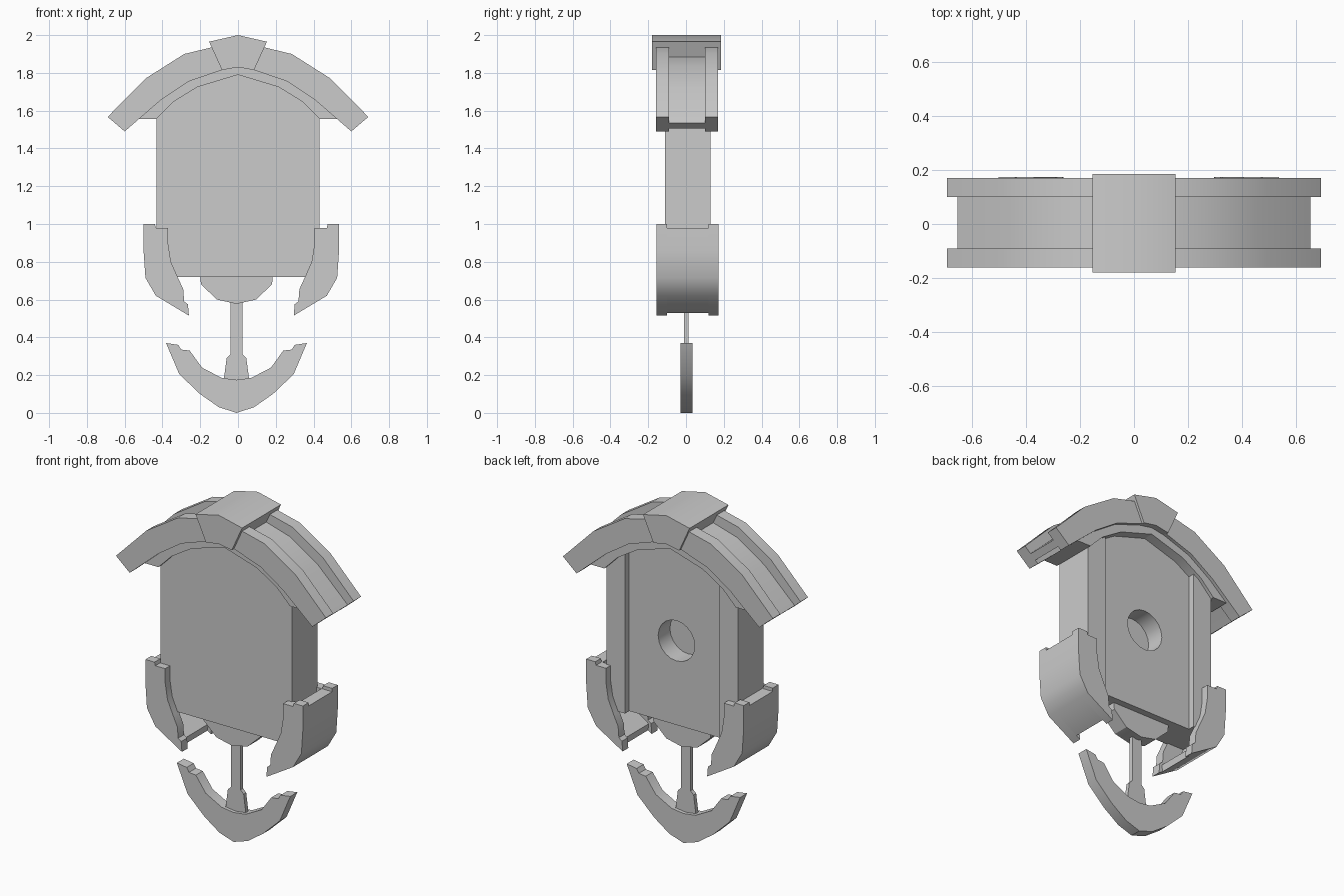
import bpy
import bmesh
import math

if "Cube" in bpy.data.objects:
    bpy.data.objects.remove(bpy.data.objects["Cube"], do_unlink=True)

grey = bpy.data.materials.new("plain_grey")
grey.use_nodes = True
grey.diffuse_color = (0.6, 0.6, 0.6, 1)
grey.node_tree.nodes["Principled BSDF"].inputs["Base Color"].default_value = (0.6, 0.6, 0.6, 1)


def prism(name, points, y0, y1):
    """Extrude an (x, z) outline from y0 to y1."""
    bm = bmesh.new()
    face = bm.faces.new([bm.verts.new((x, y0, z)) for x, z in points])
    ext = bmesh.ops.extrude_face_region(bm, geom=[face])
    moved = [v for v in ext["geom"] if isinstance(v, bmesh.types.BMVert)]
    bmesh.ops.translate(bm, verts=moved, vec=(0, y1 - y0, 0))
    bmesh.ops.recalc_face_normals(bm, faces=bm.faces)
    mesh = bpy.data.meshes.new(name)
    bm.to_mesh(mesh)
    bm.free()
    mesh.materials.append(grey)
    obj = bpy.data.objects.new(name, mesh)
    bpy.context.collection.objects.link(obj)
    bpy.ops.object.select_all(action="DESELECT")
    bpy.context.view_layer.objects.active = obj
    obj.select_set(True)
    bpy.ops.object.shade_smooth_by_angle(angle=math.radians(30))
    return obj


def flip(points, axis=0.0):
    return [(2 * axis - x, z) for x, z in reversed(points)]


def both(points, axis=0.0):
    """Close a half outline, running from centre to centre, by mirroring it."""
    other = [p for p in flip(points, axis) if abs(p[0] - axis) > 1e-5]
    return points + other


def blend(a, b, t):
    return [(p[0] + (q[0] - p[0]) * t, p[1] + (q[1] - p[1]) * t) for p, q in zip(a, b)]


# Arch: two rails joined by a thinner recessed web
outer = [(0, 1.965), (0.14, 1.935), (0.285, 1.90), (0.49, 1.77), (0.69, 1.567)]
inner = [(0, 1.83), (0.085, 1.815), (0.26, 1.755), (0.41, 1.655), (0.60, 1.49)]
rail = both(outer + inner[::-1])
prism("arch_front_rail", rail, -0.16, -0.09)
prism("arch_back_rail", rail, 0.10, 0.17)
web = both(blend(outer, inner, 0.43) + blend(outer, inner, 0.8)[::-1])
prism("arch_web", web, -0.09, 0.10)

# Keystone capping the arch
prism("keystone", both([(0, 2.0), (0.153, 1.965), (0.085, 1.815), (0, 1.83)]), -0.18, 0.185)

# Lining under the arch
body_top = [(0, 1.79), (0.215, 1.725), (0.345, 1.645), (0.432, 1.557)]
lining = inner[:4] + [(0.525, 1.557)] + body_top[::-1]
prism("arch_lining", both(lining), -0.13, 0.15)

# Body slab with a round blind hole in the back
crown = [(0, 1.80), (0.215, 1.735), (0.345, 1.655), (0.432, 1.57)]
body = prism("body", both(crown + [(0.432, 0.72), (0, 0.72)]), -0.11, 0.09)
circle = [(0.12 * math.cos(a * math.tau / 20), 1.22 + 0.12 * math.sin(a * math.tau / 20))
          for a in range(20)]
cutter = prism("hole_cutter", circle, -0.02, 0.2)
cutter.hide_render = True
hole = body.modifiers.new("hole", "BOOLEAN")
hole.object = cutter
hole.operation = "DIFFERENCE"
hole.solver = "EXACT"
bpy.context.view_layer.objects.active = body
bpy.ops.object.modifier_apply(modifier=hole.name)
bpy.data.objects.remove(cutter, do_unlink=True)

# Raised strips at both back edges of the body
strip = [(0.31, 0.72), (0.432, 0.72), (0.432, 1.57), (0.345, 1.655), (0.31, 1.68)]
prism("left_back_strip", strip, 0.09, 0.13)
prism("right_back_strip", flip(strip), 0.09, 0.13)

# Curved side brackets: flanges in front and behind, thin wall between
shell = [(-0.5, 0.86), (-0.49, 0.715), (-0.435, 0.62)]
flange = [(-0.5, 1.0)] + shell + [
    (-0.26, 0.515), (-0.265, 0.575), (-0.285, 0.59), (-0.29, 0.655), (-0.32, 0.72),
    (-0.355, 0.8), (-0.37, 0.895), (-0.37, 0.98), (-0.435, 0.98), (-0.44, 1.0)]
wall = [(-0.5, 0.98)] + shell + [
    (-0.285, 0.53), (-0.28, 0.57), (-0.40, 0.65), (-0.43, 0.72), (-0.43, 0.98)]
for side, turn in (("right", lambda p: p), ("left", lambda p: flip(p, 0.0175))):
    prism(side + "_bracket_front_flange", turn(flange), -0.155, -0.10)
    prism(side + "_bracket_back_flange", turn(flange), 0.12, 0.173)
    prism(side + "_bracket_wall", turn(wall), -0.10, 0.12)

# Rounded plug below the body
mid = -0.008
prism("plug", both([(mid, 0.73), (0.185, 0.73), (0.18, 0.68), (0.095, 0.6), (mid, 0.577)], mid),
      -0.045, 0.05)

# Stem with flared foot, and the curved bottom crescent
stem = [(mid, 0.6), (0.024, 0.6), (0.024, 0.31), (0.044, 0.29), (0.06, 0.17), (mid, 0.16)]
prism("stem", both(stem, mid), -0.01, 0.014)
crescent = [(mid, 0.175), (0.07, 0.185), (0.175, 0.24), (0.24, 0.33), (0.285, 0.335),
            (0.30, 0.36), (0.365, 0.37), (0.295, 0.205), (0.185, 0.1), (0.085, 0.03), (mid, 0.0)]
prism("crescent", both(crescent, mid), -0.03, 0.035)
